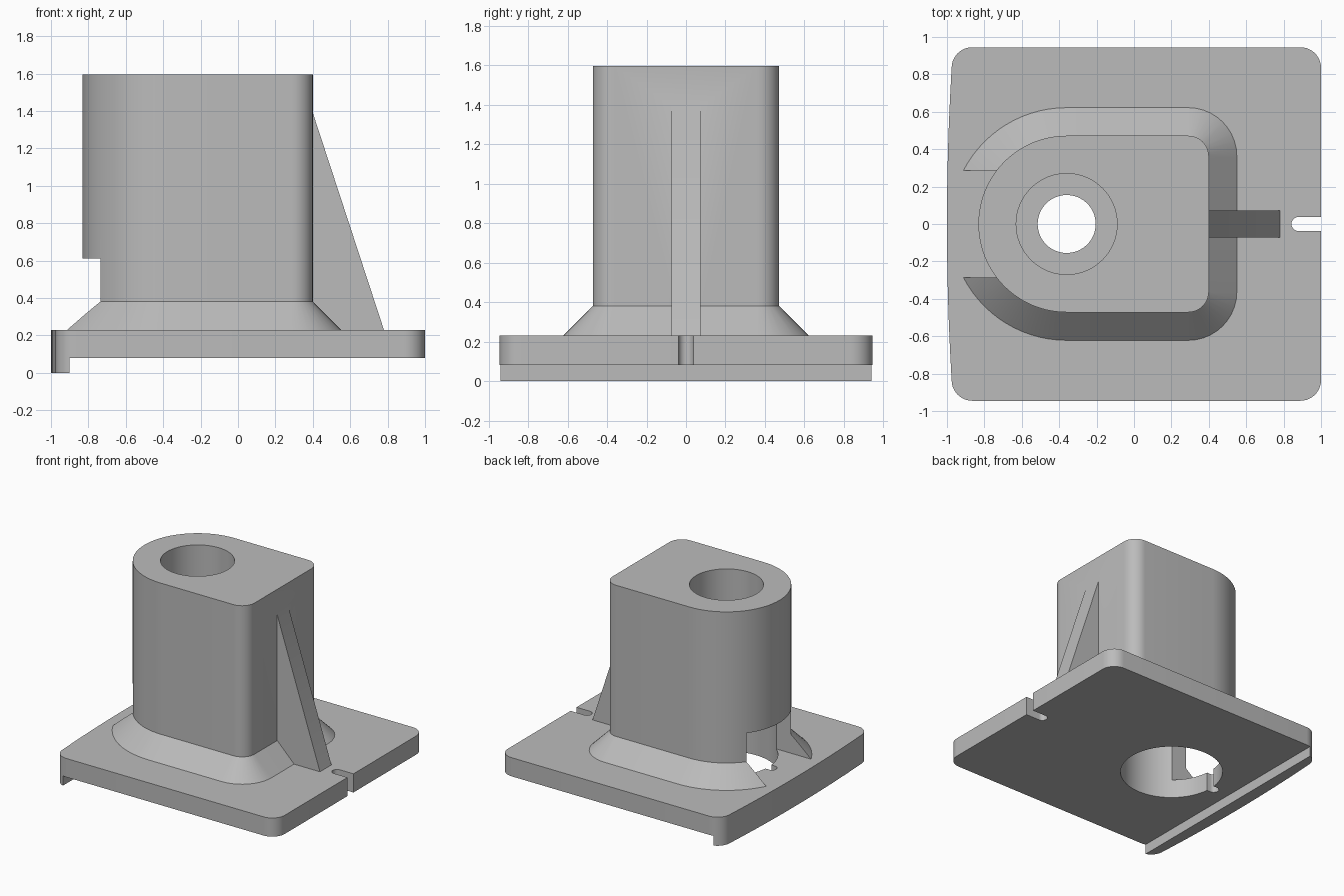
import bpy, bmesh
from math import radians, cos, sin

cube = bpy.data.objects.get("Cube")
if cube:
    bpy.data.objects.remove(cube, do_unlink=True)

BORE_X = -0.36      # shared axis of the bores
PLATE_TOP = 0.23


def arc(cx, cy, r, start, end, steps):
    angles = [radians(start + (end - start) * i / steps) for i in range(steps + 1)]
    return [(cx + r * cos(a), cy + r * sin(a)) for a in angles]


def loft(name, rings):
    """Solid through matching rings of 3D points, capped at both ends."""
    bm = bmesh.new()
    loops = [[bm.verts.new(p) for p in ring] for ring in rings]
    n = len(loops[0])
    for low, high in zip(loops, loops[1:]):
        for i in range(n):
            j = (i + 1) % n
            bm.faces.new((low[i], low[j], high[j], high[i]))
    bm.faces.new(loops[0][::-1])
    bm.faces.new(loops[-1])
    bmesh.ops.recalc_face_normals(bm, faces=bm.faces)
    mesh = bpy.data.meshes.new(name)
    bm.to_mesh(mesh)
    bm.free()
    obj = bpy.data.objects.new(name, mesh)
    bpy.context.collection.objects.link(obj)
    return obj


def prism(name, outline, z0, z1):
    return loft(name, [[(x, y, z) for x, y in outline] for z in (z0, z1)])


def box(name, x0, x1, half_y, z0, z1):
    return prism(name, [(x0, -half_y), (x1, -half_y), (x1, half_y), (x0, half_y)], z0, z1)


def bore(name, r, z0, z1):
    return prism(name, arc(BORE_X, 0, r, 0, 354.375, 63), z0, z1)


def combine(target, tool, operation):
    mod = target.modifiers.new("Join", 'BOOLEAN')
    mod.operation = operation
    mod.solver = 'EXACT'
    mod.object = tool
    bpy.context.view_layer.objects.active = target
    bpy.ops.object.modifier_apply(modifier=mod.name)
    bpy.data.objects.remove(tool, do_unlink=True)


# Column with a flared foot, one D-shaped outline grown outward at the base
def column_outline(grow):
    return (arc(BORE_X, 0, 0.472 + grow, 90, 270, 40)
            + arc(0.29, -0.362, 0.11 + grow, -90, 0, 10)
            + arc(0.29, 0.362, 0.11 + grow, 0, 90, 10))


levels = [(0.15, 0.15), (PLATE_TOP, 0.15), (0.38, 0), (1.595, 0)]
body = loft("mount_body", [[(x, y, z) for x, y in column_outline(g)] for z, g in levels])

# Window in the rounded side of the column
combine(body, box("window_cutter", -1.3, -0.45, 0.285, 0.1, 0.61), 'DIFFERENCE')

# Base plate with rounded corners and one slightly bowed edge
R = 0.11
bow = [(-1 + 0.025 * (t / 8) ** 2, -0.83 * t / 8) for t in range(-7, 8)]
plate_outline = (arc(1 - R, -0.945 + R, R, -90, 0, 10)
                 + arc(1 - R, 0.945 - R, R, 0, 90, 10)
                 + arc(-0.975 + R, 0.945 - R, R, 90, 180, 10)
                 + bow
                 + arc(-0.975 + R, -0.945 + R, R, 180, 270, 10))
plate = prism("base_plate", plate_outline, 0, PLATE_TOP)

# Recess under the plate, leaving a lip along the bowed edge
combine(plate, box("recess_cutter", -0.9, 1.2, 1.2, -0.1, 0.08), 'DIFFERENCE')
combine(body, plate, 'UNION')

# Sloping support rib
rib_side = [(0.3, 0.15), (0.8, 0.15), (0.78, PLATE_TOP), (0.4, 1.39), (0.3, 1.39)]
rib = loft("support_rib", [[(x, y, z) for x, z in rib_side] for y in (-0.073, 0.073)])
combine(body, rib, 'UNION')

# Stepped bore: wide pocket below, narrow throat, medium bore from the top
for radius, z0, z1 in [(0.375, -0.1, 0.612), (0.27, 0.76, 1.8), (0.155, 0.5, 0.9)]:
    combine(body, bore("bore_cutter", radius, z0, z1), 'DIFFERENCE')

# Round-ended locating slots in the plate edge and the pocket edge
edge_slot = arc(0.88, 0, 0.038, 90, 270, 12) + [(1.2, -0.038), (1.2, 0.038)]
combine(body, prism("slot_cutter", edge_slot, -0.1, 0.3), 'DIFFERENCE')
pocket_slot = arc(-0.765, 0, 0.038, 90, 270, 12) + [(-0.6, -0.038), (-0.6, 0.038)]
combine(body, prism("slot_cutter", pocket_slot, -0.1, 0.3), 'DIFFERENCE')

# Plain grey finish
grey = bpy.data.materials.new("plain_grey")
grey.use_nodes = True
colour = (0.5, 0.5, 0.5, 1)
grey.diffuse_color = colour
grey.node_tree.nodes["Principled BSDF"].inputs["Base Color"].default_value = colour
body.data.materials.clear()
body.data.materials.append(grey)

bpy.ops.object.select_all(action='DESELECT')
body.select_set(True)
bpy.context.view_layer.objects.active = body
bpy.ops.object.shade_smooth_by_angle(angle=radians(25))
